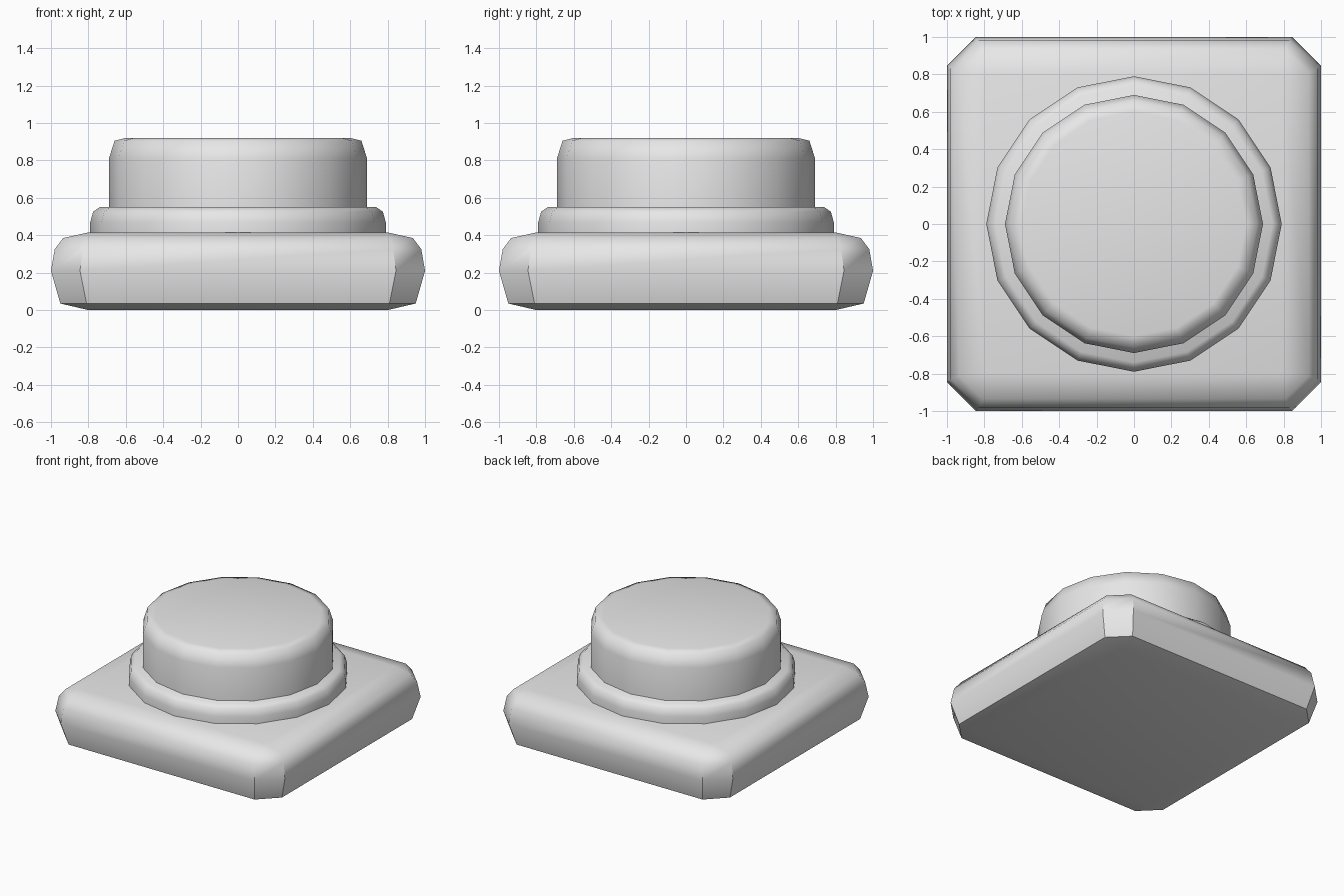
import bpy, bmesh, math

if "Cube" in bpy.data.objects:
    bpy.data.objects.remove(bpy.data.objects["Cube"])

grey = bpy.data.materials.new("light_grey")
grey.use_nodes = True
colour = (0.8, 0.8, 0.8, 1)
grey.diffuse_color = colour
grey.node_tree.nodes["Principled BSDF"].inputs["Base Color"].default_value = colour


def loft(name, rings, angle):
    """Skin stacked rings of points, cap both ends and smooth by angle."""
    bm = bmesh.new()
    loops = [[bm.verts.new(p) for p in ring] for ring in rings]
    for low, high in zip(loops, loops[1:]):
        n = len(low)
        for i in range(n):
            j = (i + 1) % n
            bm.faces.new((low[i], low[j], high[j], high[i]))
    bm.faces.new(loops[0][::-1])
    bm.faces.new(loops[-1])
    bmesh.ops.remove_doubles(bm, verts=bm.verts, dist=0.0005)
    bmesh.ops.recalc_face_normals(bm, faces=bm.faces)
    mesh = bpy.data.meshes.new(name)
    bm.to_mesh(mesh)
    bm.free()
    mesh.materials.append(grey)
    obj = bpy.data.objects.new(name, mesh)
    bpy.context.collection.objects.link(obj)
    bpy.ops.object.select_all(action="DESELECT")
    obj.select_set(True)
    bpy.context.view_layer.objects.active = obj
    bpy.ops.object.shade_smooth_by_angle(angle=math.radians(angle))


def cut_square(half, flat, z):
    """Square ring with its corners cut off."""
    pts = []
    for sx, sy in ((1, 1), (-1, 1), (-1, -1), (1, -1)):
        pair = [(sx * half, sy * flat, z), (sx * flat, sy * half, z)]
        pts += pair if sx * sy > 0 else pair[::-1]
    return pts


def circle(radius, z, sides=16):
    return [(radius * math.cos(a), radius * math.sin(a), z)
            for a in (math.tau * i / sides for i in range(sides))]


# Square base plate: half width, straight edge reach, height
loft("base_plate", [cut_square(*r) for r in (
    (0.80, 0.80, 0), (0.95, 0.81, 0.035), (1.0, 0.845, 0.21),
    (0.98, 0.83, 0.325), (0.935, 0.81, 0.385), (0.80, 0.80, 0.415))], 40)

# Collar around the button
loft("collar", [circle(*r) for r in (
    (0.79, 0.40), (0.79, 0.47), (0.775, 0.525), (0.74, 0.55))], 50)

# Round push button
loft("button", [circle(*r) for r in (
    (0.69, 0.50), (0.69, 0.81), (0.66, 0.905), (0.60, 0.92))], 70)
